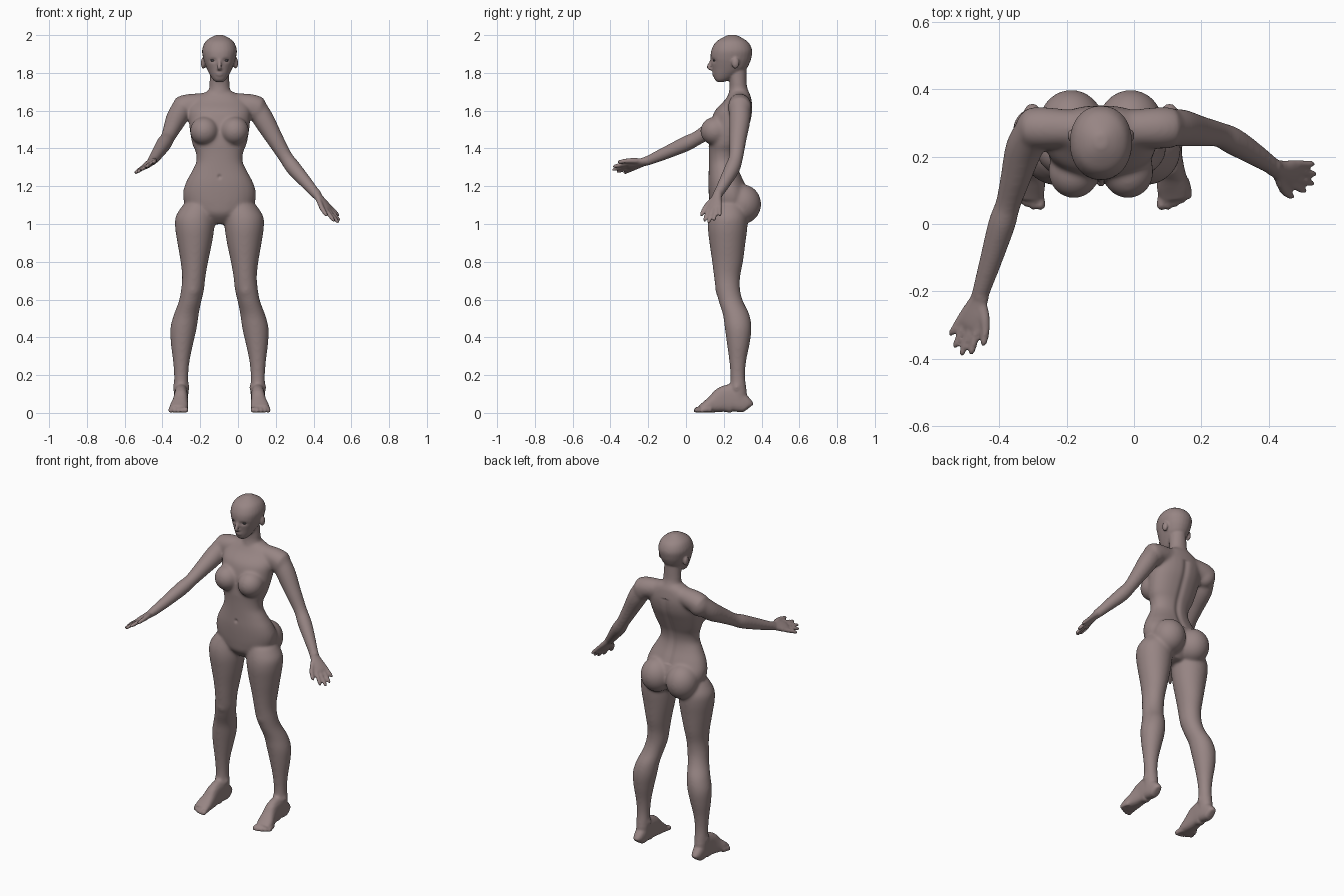
import bpy, bmesh, math
from mathutils import Vector, Matrix

CX = -0.098          # centre line of the figure
SIDES = (1, -1)


def material(name, col):
    m = bpy.data.materials.new(name)
    m.diffuse_color = (*col, 1)
    return m


skin = material("skin", (0.31, 0.235, 0.23))
fabric = material("dark fabric", (0.115, 0.092, 0.096))
eye_mat = material("eye", (0.07, 0.065, 0.075))
bm = bmesh.new()


def catmull(p, steps=6):
    out = []
    for i in range(len(p) - 1):
        a, b, c, d = p[max(i - 1, 0)], p[i], p[i + 1], p[min(i + 2, len(p) - 1)]
        for k in range(steps):
            t = k / steps
            out.append([0.5 * (2 * b[j] + (c[j] - a[j]) * t + (2 * a[j] - 5 * b[j] + 4 * c[j] - d[j]) * t * t
                               + (3 * b[j] - a[j] - 3 * c[j] + d[j]) * t ** 3) for j in range(5)])
    return out + [list(p[-1])]


def tube(pts, ref=None, e=2.0, n=28):
    """Loft through (x, y, z, ra, rb); horizontal rings unless ref gives the ra axis."""
    pts = catmull(pts)
    rings = []
    for i, p in enumerate(pts):
        c = Vector(p[:3])
        u, v = Vector((1, 0, 0)), Vector((0, 1, 0))
        if ref is not None:
            t = (Vector(pts[min(i + 1, len(pts) - 1)][:3]) - Vector(pts[max(i - 1, 0)][:3])).normalized()
            u = (Vector(ref) - t * t.dot(Vector(ref))).normalized()
            v = t.cross(u)
        ring = []
        for k in range(n):
            a = 2 * math.pi * k / n
            ca, sa = math.cos(a), math.sin(a)
            ring.append(bm.verts.new(c + u * max(p[3], .002) * math.copysign(abs(ca) ** (2 / e), ca)
                                     + v * max(p[4], .002) * math.copysign(abs(sa) ** (2 / e), sa)))
        rings.append(ring)
    for r, q in zip(rings, rings[1:]):
        for k in range(n):
            bm.faces.new((r[k], r[(k + 1) % n], q[(k + 1) % n], q[k]))
    bm.faces.new(rings[0][::-1])
    bm.faces.new(rings[-1])


def stack(rows, s=1, e=2.0):
    """Rows (z, x centre, half width, y front, y back) relative to the centre line."""
    tube([(CX + s * x, (f + b) / 2, z, w, (b - f) / 2) for z, x, w, f, b in rows], e=e)


def ball(x, y, z, rx, ry, rz, target=None):
    bmesh.ops.create_uvsphere(target or bm, u_segments=32, v_segments=20, radius=1,
                              matrix=Matrix.Translation((CX + x, y, z)) @ Matrix.Diagonal((rx, ry, rz, 1)))


# torso
stack([(1.0, 0, .05, .18, .28), (1.05, 0, .12, .135, .32), (1.1, 0, .18, .125, .34), (1.16, 0, .194, .12, .335),
       (1.22, 0, .178, .118, .31), (1.28, 0, .146, .12, .283), (1.33, 0, .123, .121, .272),
       (1.38, 0, .126, .121, .278), (1.42, 0, .143, .12, .293), (1.48, 0, .155, .125, .318),
       (1.54, 0, .162, .133, .342), (1.6, 0, .165, .153, .352), (1.65, 0, .145, .2, .348),
       (1.685, 0, .10, .225, .34), (1.71, 0, .05, .24, .325)], e=2.2)
# shoulder girdle, breasts and buttocks
tube([(CX - .215, .285, 1.61, .06, .06), (CX - .17, .285, 1.625, .062, .062), (CX - .08, .283, 1.637, .056, .056),
      (CX + .08, .283, 1.637, .056, .056), (CX + .17, .285, 1.625, .062, .062), (CX + .215, .285, 1.61, .06, .06)],
     ref=(0, 1, 0))
for s in SIDES:
    ball(s * .193, .285, 1.61, .06, .062, .068)
    ball(s * .08, .155, 1.492, .076, .079, .076)
    ball(s * .088, .298, 1.105, .096, .1, .105)

# neck and head
stack([(1.6, 0, .065, .23, .345), (1.68, 0, .06, .225, .338), (1.73, 0, .054, .231, .323),
       (1.78, 0, .051, .225, .32), (1.83, 0, .05, .21, .32)])
stack([(1.752, 0, .02, .165, .20), (1.765, 0, .035, .152, .235), (1.79, 0, .051, .144, .275),
       (1.82, 0, .066, .139, .318), (1.85, 0, .078, .134, .336), (1.88, 0, .087, .13, .346),
       (1.92, 0, .092, .134, .350), (1.96, 0, .078, .155, .332), (1.985, 0, .05, .19, .297),
       (2.001, 0, .016, .225, .265)], e=2.15)
tube([(CX, .14, 1.882, .007, .007), (CX, .131, 1.855, .008, .009), (CX, .121, 1.83, .012, .011),
      (CX, .135, 1.818, .011, .006)], ref=(1, 0, 0))
ball(0, .146, 1.798, .021, .009, .005)
ball(0, .147, 1.789, .018, .009, .005)
for s in SIDES:
    ball(s * .086, .262, 1.852, .013, .02, .03)

# legs, feet and toes
for s in SIDES:
    stack([(1.1, .11, .085, .14, .31), (1.04, .128, .104, .12, .325), (.98, .131, .104, .115, .325),
           (.9, .131, .092, .124, .315), (.8, .133, .073, .138, .302), (.72, .136, .062, .148, .287),
           (.65, .143, .061, .158, .287), (.59, .156, .06, .173, .303), (.52, .176, .066, .195, .336),
           (.45, .19, .07, .205, .347), (.37, .198, .06, .216, .338), (.28, .202, .045, .228, .32),
           (.2, .203, .038, .235, .313), (.13, .203, .039, .232, .32), (.06, .203, .036, .225, .325)], s)
    ball(s * .141, .183, .655, .036, .028, .045)
    for dx in (-.034, .034):
        ball(s * (.203 + dx), .268, .135, .012, .018, .02)
    rows = [(.335, .203, .015, .055), (.325, .203, .028, .075), (.29, .203, .035, .11), (.25, .203, .037, .15),
            (.2, .204, .037, .142), (.15, .208, .042, .098), (.11, .214, .048, .066), (.075, .217, .044, .04)]
    tube([(CX + s * x, y, h / 2, w, h / 2) for y, x, w, h in rows], ref=(1, 0, 0), e=2.5)
    for i in range(5):
        r = .0145 if i == 0 else .0115
        x = .18 + .0195 * i
        y = (.042, .042, .05, .06, .073)[i]
        tube([(CX + s * (x * .8 + .043), y + .06, .02, r, .018), (CX + s * x, y + .025, .018, r, .015),
              (CX + s * x, y + .008, r, r, r), (CX + s * x, y, r, r * .4, r * .5)], ref=(1, 0, 0))


# hands: w = wrist, d = finger direction, a = thumb side
def hand(w, d, a):
    w, d = Vector(w), Vector(d).normalized()
    a = Vector(a)
    a = (a - d * a.dot(d)).normalized()

    def path(rows):
        tube([(*(w + d * l + a * o), ra, rb) for l, o, ra, rb in rows], ref=a, n=16)
    path([(-.02, 0, .027, .024), (.02, .002, .031, .02), (.06, .002, .041, .018), (.09, 0, .042, .015),
          (.105, 0, .036, .01)])
    for o, spread, length in ((.031, .042, .172), (.011, .014, .188), (-.011, -.015, .178), (-.031, -.043, .152)):
        path([(.075, o, .011, .011), (.12, (o + spread) / 2, .0115, .0115), (length - .012, spread, .0095, .0095),
              (length, spread, .004, .004)])
    path([(.015, .014, .016, .015), (.05, .042, .015, .015), (.085, .06, .0125, .0125),
          (.118, .068, .0105, .0105), (.13, .069, .004, .004)])


# arms
tube([(.095, .285, 1.62, .055, .055), (.137, .285, 1.55, .056, .056), (.195, .275, 1.45, .046, .046),
      (.252, .265, 1.355, .038, .038), (.295, .245, 1.295, .041, .041), (.36, .205, 1.22, .034, .034),
      (.42, .165, 1.15, .025, .026)], ref=(0, 1, 0))
hand((.42, .165, 1.15), (.125, -.035, -.15), (-.35, -1, -.3))
tube([(-.293, .285, 1.62, .055, .055), (-.325, .225, 1.56, .056, .056), (-.35, .14, 1.505, .046, .046),
      (-.373, .06, 1.455, .038, .038), (-.392, 0, 1.425, .041, .041), (-.425, -.11, 1.375, .034, .034),
      (-.458, -.215, 1.33, .026, .025)], ref=(1, 0, 0))
hand((-.458, -.215, 1.33), (-.068, -.175, -.052), (1, 0, .6))

# fuse all parts into one skin
bmesh.ops.recalc_face_normals(bm, faces=bm.faces[:])
raw = bpy.data.meshes.new("raw")
bm.to_mesh(raw)
bm.free()
helper = bpy.data.objects.new("helper", raw)
bpy.context.collection.objects.link(helper)
mod = helper.modifiers.new("fuse", 'REMESH')
mod.mode = 'VOXEL'
mod.voxel_size = 0.006
dg = bpy.context.evaluated_depsgraph_get()
mesh = bpy.data.meshes.new_from_object(helper.evaluated_get(dg))
bpy.data.objects.remove(helper)

# soften the joins, keeping hands, toes and face crisp
bm = bmesh.new()
bm.from_mesh(mesh)


def soft(c):
    hand_zone = c.x > .43 or c.y < -.22
    return not hand_zone and .12 < c.z < 1.74


verts = [v for v in bm.verts if soft(v.co)]
for _ in range(14):
    bmesh.ops.smooth_vert(bm, verts=verts, factor=.5, use_axis_x=True, use_axis_y=True, use_axis_z=True)
for _ in range(2):
    bmesh.ops.smooth_vert(bm, verts=bm.verts[:], factor=.5, use_axis_x=True, use_axis_y=True, use_axis_z=True)
# eye sockets, navel and spine groove
for v in bm.verts:
    x, y, z = abs(v.co.x - CX), v.co.y, v.co.z
    if z > 1.8 and y < .2:
        v.co.y += .008 * math.exp(-((x - .036) / .018) ** 2 - ((z - 1.866) / .011) ** 2)
    elif 1.2 < z < 1.62 and y > .24 and x < .1:
        v.co.y -= .008 * math.exp(-(x / .018) ** 2)
    elif 1.2 < z < 1.3 and y < .16 and x < .1:
        v.co.y += .008 * math.exp(-(x / .009) ** 2 - ((z - 1.25) / .01) ** 2)


def is_bra(x, y, z):
    if not 1.41 < z < 1.665 or x > .178 - max(0, z - 1.53) * .42:
        return False
    return z < (1.525 + 1.9 * x * x / .12 + .4 * x if y < .25 else 1.565 + .2 * x)


def is_briefs(x, y, z):
    if x > .26 or not .98 < z < 1.25:
        return False
    t = min(max((y - .2) / .17, 0), 1)
    low = (1 - t) * (1.02 + max(0, x - .035) * 1.05) + t * 1.0
    high = 1.17 + .06 * max(min(1, x / .16), min(max((y - .2) / .08, 0), 1))
    return low < z < high


for f in bm.faces:
    f.smooth = True
    c = f.calc_center_median()
    p = (abs(c.x - CX), c.y, c.z)
    f.material_index = 1 if is_bra(*p) or is_briefs(*p) else 0
bm.to_mesh(mesh)
bm.free()
mesh.materials.clear()
mesh.materials.append(skin)
mesh.materials.append(fabric)
bpy.context.collection.objects.link(bpy.data.objects.new("body", mesh))

# eyes
for s, side in zip(SIDES, ("left", "right")):
    e = bmesh.new()
    ball(s * .036, .151, 1.866, .013, .008, .006, e)
    for f in e.faces:
        f.smooth = True
    me = bpy.data.meshes.new(side + "_eye")
    e.to_mesh(me)
    e.free()
    me.materials.append(eye_mat)
    bpy.context.collection.objects.link(bpy.data.objects.new(side + "_eye", me))
